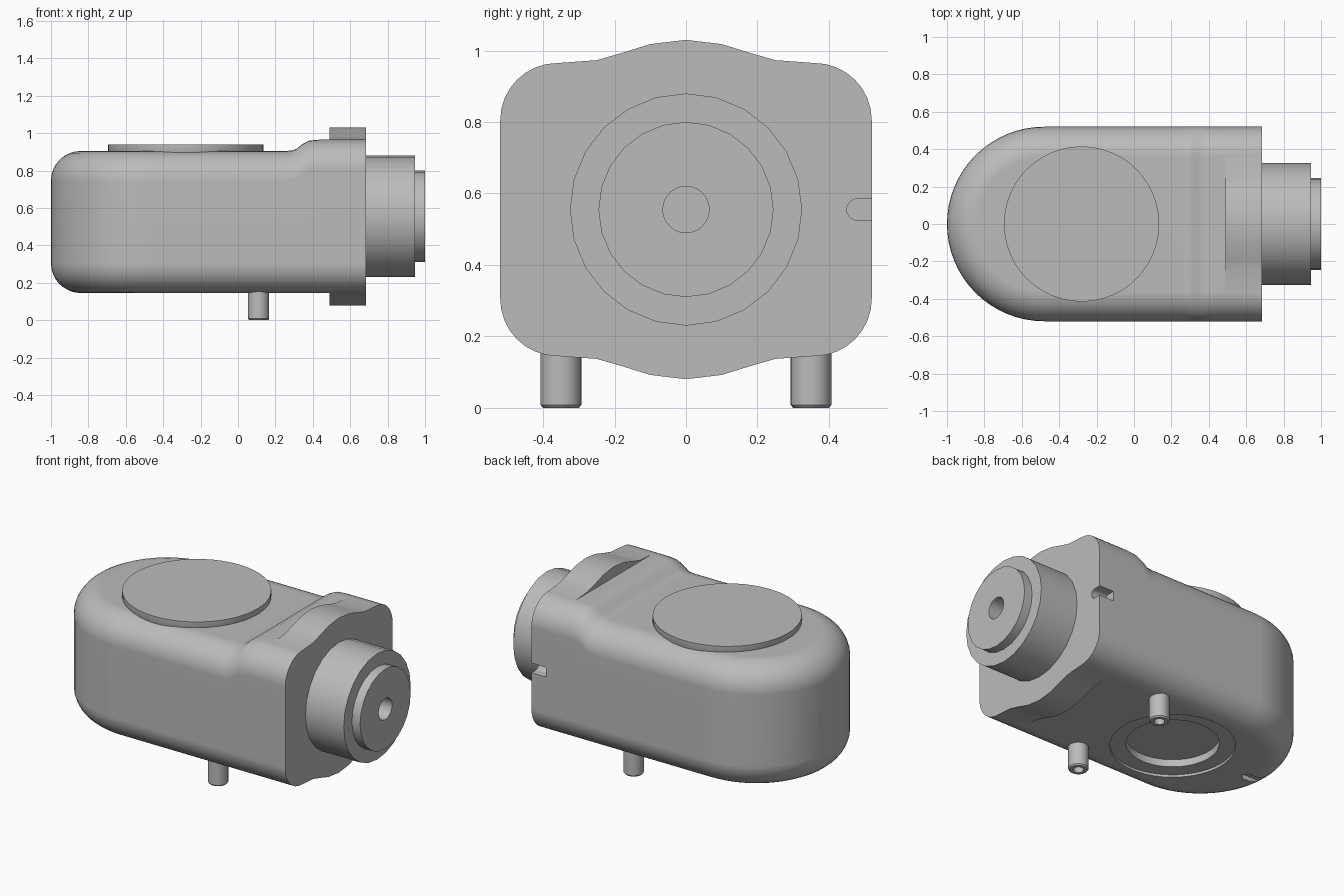
import bpy, bmesh, math

cube = bpy.data.objects.get("Cube")
if cube:
    bpy.data.objects.remove(cube, do_unlink=True)

grey = bpy.data.materials.new("grey metal")
grey.use_nodes = True
grey.diffuse_color = (0.5, 0.5, 0.5, 1)
grey.node_tree.nodes["Principled BSDF"].inputs["Base Color"].default_value = (0.5, 0.5, 0.5, 1)

AXIS_Z = 0.555            # height of the nose axis
HALF_W, FILLET = 0.52, 0.16
BOTTOM, END_X = 0.145, 0.685


def finish(name, bm):
    bmesh.ops.recalc_face_normals(bm, faces=bm.faces)
    mesh = bpy.data.meshes.new(name)
    bm.to_mesh(mesh)
    bm.free()
    mesh.materials.append(grey)
    ob = bpy.data.objects.new(name, mesh)
    bpy.context.collection.objects.link(ob)
    return ob


def lathe(name, profile, place, segs):
    """Revolve (radius, height) points; place maps (u, v, height) to xyz."""
    bm = bmesh.new()
    rings = []
    for r, h in profile:
        if r == 0:
            rings.append([bm.verts.new(place(0, 0, h))] * segs)
        else:
            rings.append([bm.verts.new(place(r * math.cos(2 * math.pi * i / segs),
                                             r * math.sin(2 * math.pi * i / segs), h))
                          for i in range(segs)])
    for a, b in zip(rings, rings[1:]):
        for i in range(segs):
            j = (i + 1) % segs
            bm.faces.new(list(dict.fromkeys([a[i], a[j], b[j], b[i]])))
    return finish(name, bm)


def prism(name, outline, h0, h1, place):
    """Extrude a 2D outline between two heights."""
    bm = bmesh.new()
    lo = [bm.verts.new(place(u, v, h0)) for u, v in outline]
    hi = [bm.verts.new(place(u, v, h1)) for u, v in outline]
    bm.faces.new(lo)
    bm.faces.new(hi)
    n = len(lo)
    for i in range(n):
        j = (i + 1) % n
        bm.faces.new([lo[i], lo[j], hi[j], hi[i]])
    return finish(name, bm)


def smooth(ob):
    bpy.ops.object.select_all(action='DESELECT')
    ob.select_set(True)
    bpy.context.view_layer.objects.active = ob
    bpy.ops.object.shade_smooth_by_angle(angle=math.radians(32))
    mod = ob.modifiers.new("weighted normals", 'WEIGHTED_NORMAL')
    mod.keep_sharp = True


def cut(ob, cutter):
    mod = ob.modifiers.new("cut", 'BOOLEAN')
    mod.operation, mod.solver, mod.object = 'DIFFERENCE', 'EXACT', cutter
    bpy.context.view_layer.objects.active = ob
    bpy.ops.object.modifier_apply(modifier=mod.name)
    bpy.data.objects.remove(cutter, do_unlink=True)


def along_x(u, v, h):
    return (h, u, AXIS_Z + v)


# Main housing: rounded at one end, stepped up towards the flat end
step = [(END_X, 0.965), (0.43, 0.965), (0.38, 0.96), (0.345, 0.942),
        (0.315, 0.918), (0.29, 0.908), (0.26, 0.905)]
arc_x = -1 + HALF_W


def outline(inset):
    w = HALF_W - inset
    pts = [(x, w, t) for x, t in step]
    pts += [(arc_x - w * math.sin(a), w * math.cos(a), 0.905)
            for a in (math.pi * i / 32 for i in range(33))]
    return pts + [(x, -w, t) for x, t in reversed(step)]


bm = bmesh.new()
rings = []
angles = [math.radians(11.25 * k) for k in range(9)]
for a in angles:
    rings.append([bm.verts.new((x, y, BOTTOM + FILLET * (1 - math.cos(a))))
                  for x, y, t in outline(FILLET * (1 - math.sin(a)))])
for a in reversed(angles):
    rings.append([bm.verts.new((x, y, t - FILLET * (1 - math.cos(a))))
                  for x, y, t in outline(FILLET * (1 - math.sin(a)))])
n = len(rings[0])
for a, b in zip(rings, rings[1:]):
    for i in range(n - 1):
        bm.faces.new([a[i], a[i + 1], b[i + 1], b[i]])
for ring in (rings[0], rings[-1]):
    for i in range(n // 2):
        bm.faces.new(list(dict.fromkeys([ring[i], ring[i + 1], ring[n - 2 - i], ring[n - 1 - i]])))
bm.faces.new([r[0] for r in rings] + [r[-1] for r in reversed(rings)])
housing = finish("housing", bm)

# Stepped round recess in the underside
cut(housing, lathe("recess_cutter",
                   [(0, 0.10), (0.35, 0.10), (0.35, 0.16), (0.26, 0.16), (0.26, 0.205), (0, 0.205)],
                   lambda u, v, h: (u - 0.28, v, h), 48))


# Round-ended slots: one in the side of the flat end, one under the round end
def slot(tip, end):
    r = 0.03
    pts = [(tip + r - r * math.cos(a), r * math.sin(a))
           for a in (math.pi * (i / 10 - 0.5) for i in range(11))]
    return pts + [(end, r), (end, -r)]


cut(housing, prism("side_slot_cutter", slot(0.45, 0.6), 0.585, 0.75, along_x))
cut(housing, prism("bottom_slot_cutter", slot(0.79, 1.1), 0.1, 0.175,
                   lambda u, v, h: (-u, v, h)))
smooth(housing)

# Arched collar segments above and below the flat end
half = [(0.36, 0.38), (0.36, 0.41), (0.25, 0.418), (0.18, 0.438), (0.1, 0.463)]
arch = half + [(0, 0.475)] + [(-y, h) for y, h in reversed(half)]
for name, s in (("upper_collar", 1), ("lower_collar", -1)):
    smooth(prism(name, [(y, s * h) for y, h in arch], 0.49, END_X, along_x))

# Stepped nose with a centre bore
smooth(lathe("nose", [(0, 0.75), (0.065, 0.75), (0.065, 1.0), (0.245, 1.0), (0.245, 0.945),
                      (0.325, 0.945), (0.325, 0.66), (0, 0.66)], along_x, 24))

# Round cover on top
smooth(lathe("top_cover", [(0, 0.88), (0.405, 0.88), (0.415, 0.905), (0.415, 0.94), (0, 0.94)],
             lambda u, v, h: (u - 0.28, v, h), 48))

# Two hollow-ended pins underneath
for name, s in (("left_pin", 1), ("right_pin", -1)):
    smooth(lathe(name, [(0, 0.05), (0.03, 0.05), (0.03, 0), (0.05, 0), (0.057, 0.008),
                        (0.057, 0.17), (0, 0.17)],
                 lambda u, v, h: (u + 0.11, v + s * 0.35, h), 20))
